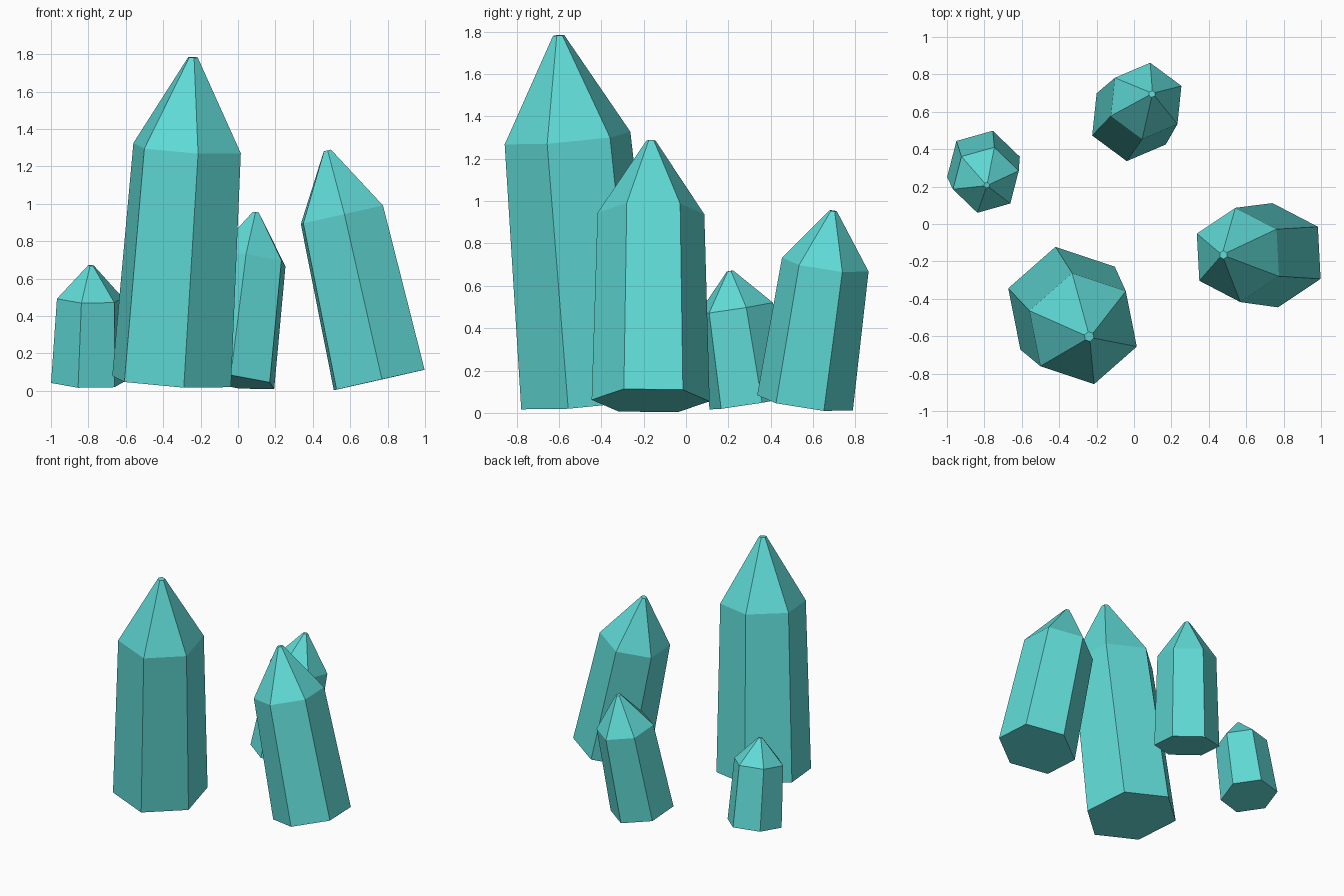
import bpy, bmesh, math
from mathutils import Vector

cube = bpy.data.objects.get("Cube")
if cube:
    bpy.data.objects.remove(cube, do_unlink=True)

teal = bpy.data.materials.new("teal crystal")
teal.use_nodes = True
colour = (0.115, 0.70, 0.67, 1.0)
teal.diffuse_color = colour
teal.node_tree.nodes["Principled BSDF"].inputs["Base Color"].default_value = colour

SIDES = 6
# Fraction along the axis and fraction of the base radius: base, shoulder, blunt tip
RINGS = [(0.0, 1.0), (0.72, 0.905), (1.0, 0.08)]


def crystal(name, base, tip, radius, azimuth):
    """Tapered hexagonal prism with a pointed cap, leaning from base to tip."""
    base, tip = Vector(base), Vector(tip)
    axis = (tip - base).normalized()
    # Direction of the first corner, tilted to be square to the axis
    a = math.radians(azimuth)
    u = Vector((math.cos(a), math.sin(a), 0))
    u.z = -(u.x * axis.x + u.y * axis.y) / axis.z
    u.normalize()
    v = axis.cross(u)

    bm = bmesh.new()
    rings = []
    for along, scale in RINGS:
        centre = base.lerp(tip, along)
        ring = []
        for i in range(SIDES):
            t = math.tau * i / SIDES
            ring.append(bm.verts.new(centre + radius * scale * (u * math.cos(t) + v * math.sin(t))))
        rings.append(ring)
    for low, high in zip(rings, rings[1:]):
        for i in range(SIDES):
            j = (i + 1) % SIDES
            bm.faces.new((low[i], low[j], high[j], high[i]))
    bm.faces.new(rings[0][::-1])
    bm.faces.new(rings[-1])

    mesh = bpy.data.meshes.new(name)
    bm.to_mesh(mesh)
    bm.free()
    mesh.materials.append(teal)
    obj = bpy.data.objects.new(name, mesh)
    bpy.context.collection.objects.link(obj)


# The four crystals: base centre, tip centre, base radius, corner direction
crystal("tall_front_crystal", (-0.355, -0.45, 0.05), (-0.24, -0.602, 1.783), 0.336, 101.2)
crystal("leaning_left_crystal", (0.755, -0.167, 0.058), (0.478, -0.165, 1.285), 0.279, 93)
crystal("back_crystal", (-0.015, 0.562, 0.048), (0.096, 0.695, 0.954), 0.23, 84)
crystal("small_right_crystal", (-0.805, 0.305, 0.045), (-0.787, 0.208, 0.67), 0.202, 75.5)
